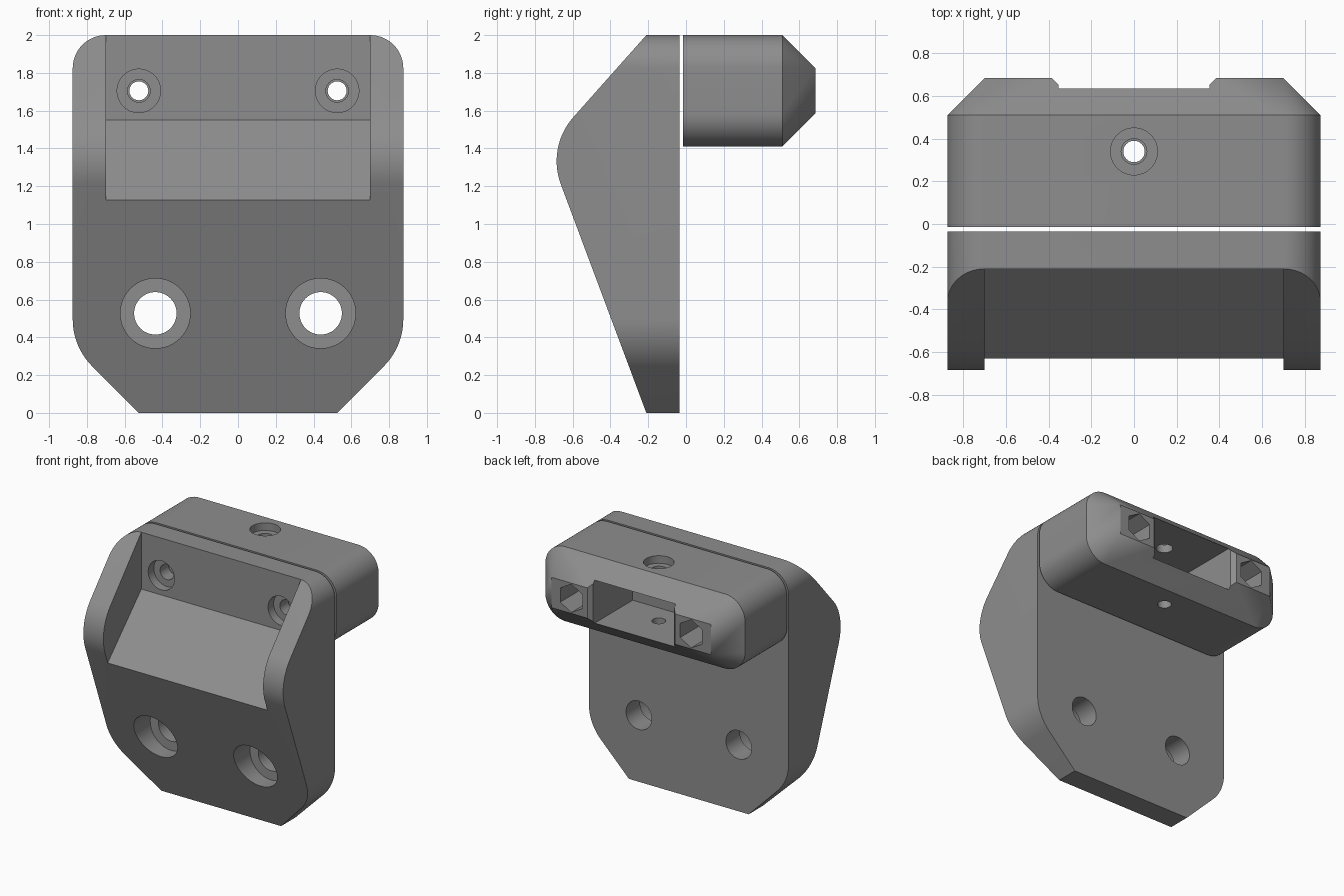
import bpy, bmesh, math
from mathutils import Vector

if "Cube" in bpy.data.objects:
    bpy.data.objects.remove(bpy.data.objects["Cube"])

grey = bpy.data.materials.new("mid grey plastic")
grey.diffuse_color = (0.27, 0.27, 0.27, 1)
grey.use_nodes = True
grey.node_tree.nodes["Principled BSDF"].inputs["Base Color"].default_value = grey.diffuse_color


def make(name, bm):
    bmesh.ops.recalc_face_normals(bm, faces=bm.faces)
    me = bpy.data.meshes.new(name)
    bm.to_mesh(me)
    bm.free()
    ob = bpy.data.objects.new(name, me)
    me.materials.append(grey)
    bpy.context.collection.objects.link(ob)
    return ob


def loft(name, rings):
    """Closed solid through rings with equal point counts."""
    bm = bmesh.new()
    vs = [[bm.verts.new(p) for p in r] for r in rings]
    n = len(rings[0])
    for a, b in zip(vs, vs[1:]):
        for i in range(n):
            j = (i + 1) % n
            bm.faces.new((a[i], a[j], b[j], b[i]))
    bm.faces.new(vs[0])
    bm.faces.new(vs[-1])
    bmesh.ops.remove_doubles(bm, verts=bm.verts, dist=1e-5)
    return make(name, bm)


def prism(name, pts, axis, lo, hi):
    """Extrude a 2D outline along an axis."""
    def place(p, d):
        q = list(p)
        q.insert(axis, d)
        return q
    return loft(name, [[place(p, d) for p in pts] for d in (lo, hi)])


def arc(cx, cy, r, a0, a1, n=14):
    return [(cx + r * math.cos(math.radians(a0 + (a1 - a0) * i / n)),
             cy + r * math.sin(math.radians(a0 + (a1 - a0) * i / n))) for i in range(n + 1)]


def circle(cx, cy, r, n=48, turn=0):
    return [(cx + r * math.cos(turn + math.tau * i / n),
             cy + r * math.sin(turn + math.tau * i / n)) for i in range(n)]


def boolean(ob, tool, op='DIFFERENCE'):
    m = ob.modifiers.new("cut", 'BOOLEAN')
    m.operation, m.solver, m.object = op, 'EXACT', tool
    bpy.context.view_layer.objects.active = ob
    bpy.ops.object.modifier_apply(modifier=m.name)
    bpy.data.objects.remove(tool)


def finish(ob):
    bpy.ops.object.select_all(action='DESELECT')
    ob.select_set(True)
    bpy.context.view_layer.objects.active = ob
    bpy.ops.object.shade_smooth_by_angle(angle=math.radians(25))


# Front bracket: side profile trimmed by the rounded front outline
a_up = 180 - math.degrees(math.atan2(0.654, 0.757))
a_low = 180 + math.degrees(math.atan2(0.351, 0.936))
side = [(-0.21, 0), (-0.035, 0), (-0.035, 2), (-0.21, 2)] + arc(-0.335, 1.333, 0.35, a_up, a_low)
bracket = prism("front_bracket", side, 0, -1, 1)
half = [(0.525, 0)] + arc(0.525, 0.495, 0.35, -45, 0) + arc(0.7, 1.825, 0.175, 0, 90)
outline = half + [(-x, z) for x, z in reversed(half)]
boolean(bracket, prism("outline_tool", outline, 1, -1, 0.5), 'INTERSECT')

# Open pocket with a sloping floor
pocket = [(-0.21, 2.2), (-0.21, 1.55), (-0.632, 1.125), (-0.9, 0.857), (-0.9, 2.2)]
boolean(bracket, prism("pocket_tool", pocket, 0, -0.7, 0.7))

# Counterbored mounting holes and clamp screw holes
for s in (-1, 1):
    for x, z, r, big, seat in ((0.4375, 0.527, 0.1125, 0.185, -0.21),
                               (0.525, 1.705, 0.06, 0.115, -0.14)):
        boolean(bracket, prism("bore_tool", circle(s * x, z, r), 1, -0.9, 0.2))
        boolean(bracket, prism("seat_tool", circle(s * x, z, big), 1, -0.9, seat))
finish(bracket)

# Rear block: rounded box tapering to a small rectangle
corners = [(0.7, 1.825, 0), (-0.7, 1.825, 90), (-0.7, 1.585, 180), (0.7, 1.585, 270)]


def block_ring(y, r):
    return [(x, y, z) for cx, cz, a in corners for x, z in arc(cx, cz, r, a, a + 90)]


block = loft("rear_block", [block_ring(-0.015, 0.175), block_ring(0.51, 0.175),
                            block_ring(0.685, 0.0)])

# Rear cavity with bevelled mouth
cav = [(0.355, 0.16), (0.355, 0.655), (0.385, 0.685), (0.385, 0.9)]
boolean(block, prism("cavity_tool", cav + [(-x, y) for x, y in reversed(cav)], 2, 1.535, 1.875))

# Vertical screw hole with counterbore on top
boolean(block, prism("pin_tool", circle(0, 0.34, 0.05), 2, 1.2, 2.2))
boolean(block, prism("pin_neck_tool", circle(0, 0.34, 0.06), 2, 1.7, 2.2))
boolean(block, prism("pin_seat_tool", circle(0, 0.34, 0.11), 2, 1.94, 2.2))

# Clamp screw holes and hexagonal nut recesses
for s in (-1, 1):
    boolean(block, prism("screw_tool", circle(s * 0.525, 1.705, 0.05), 1, -0.2, 0.9))
    boolean(block, prism("nut_tool", circle(s * 0.525, 1.705, 0.112, 6, math.pi / 6), 1, 0.45, 0.9))
finish(block)
